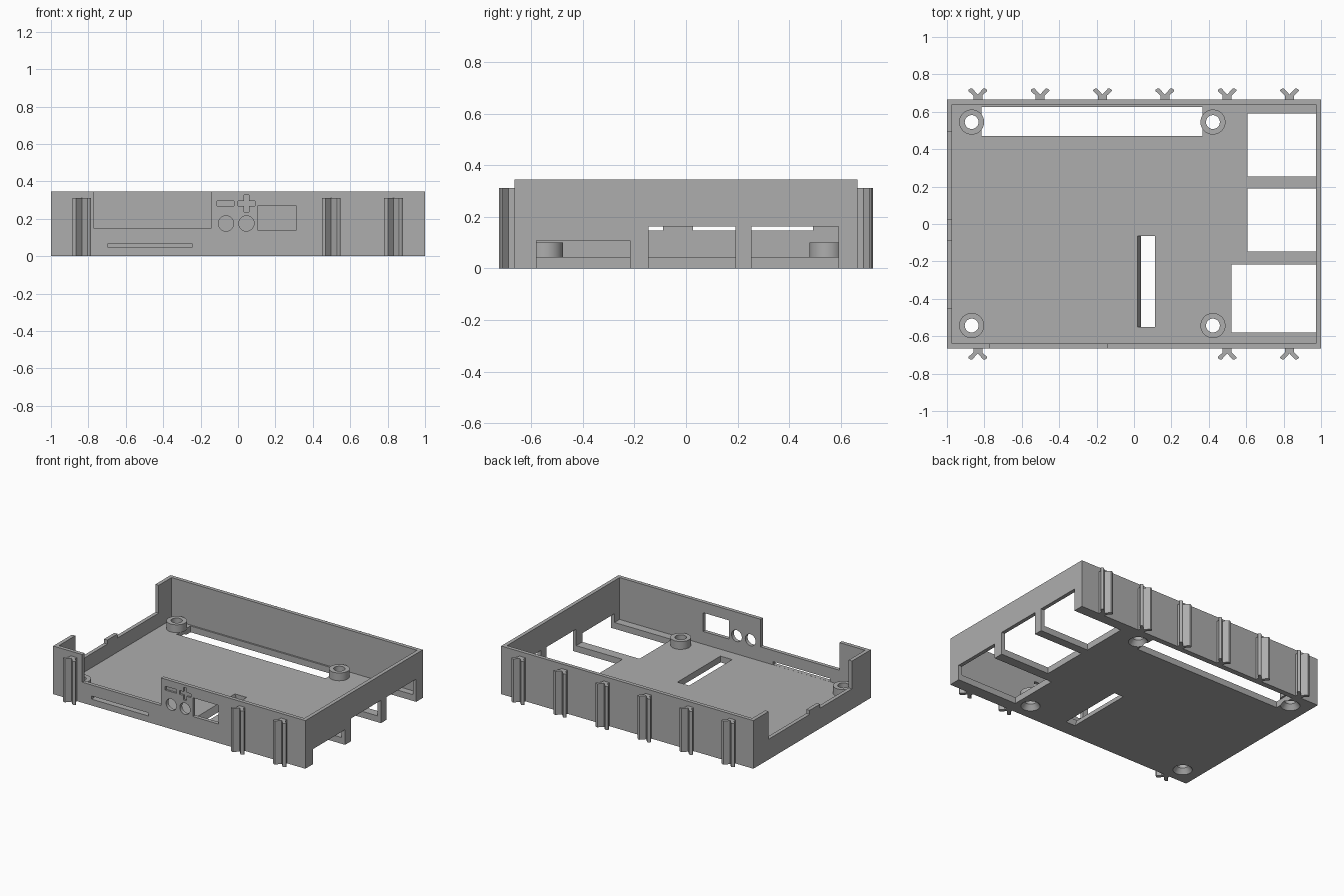
import bpy, bmesh, math
from mathutils import Matrix, Vector

if "Cube" in bpy.data.objects:
    bpy.data.objects.remove(bpy.data.objects["Cube"])

grey = bpy.data.materials.new("grey_plastic")
grey.diffuse_color = (0.42, 0.42, 0.42, 1)
grey.use_nodes = True
grey.node_tree.nodes["Principled BSDF"].inputs["Base Color"].default_value = grey.diffuse_color


def make(name, bm):
    bmesh.ops.recalc_face_normals(bm, faces=bm.faces)
    me = bpy.data.meshes.new(name)
    bm.to_mesh(me)
    bm.free()
    me.materials.append(grey)
    ob = bpy.data.objects.new(name, me)
    bpy.context.collection.objects.link(ob)
    return ob


def box(name, x0, x1, y0, y1, z0, z1):
    bm = bmesh.new()
    size = Matrix.Diagonal((x1 - x0, y1 - y0, z1 - z0, 1))
    mid = Matrix.Translation(((x0 + x1) / 2, (y0 + y1) / 2, (z0 + z1) / 2))
    bmesh.ops.create_cube(bm, size=1, matrix=mid @ size)
    return make(name, bm)


def cone(name, centre, r1, r2, depth, rot=Matrix()):
    bm = bmesh.new()
    bmesh.ops.create_cone(bm, cap_ends=True, segments=40, radius1=r1, radius2=r2,
                          depth=depth, matrix=Matrix.Translation(centre) @ rot)
    return make(name, bm)


def prism(name, pts, offset):
    # Extrude a closed outline along a vector
    bm = bmesh.new()
    f = bm.faces.new([bm.verts.new(p) for p in pts])
    new = bmesh.ops.extrude_face_region(bm, geom=[f])["geom"]
    bmesh.ops.translate(bm, vec=Vector(offset),
                        verts=[v for v in new if isinstance(v, bmesh.types.BMVert)])
    return make(name, bm)


def cut(target, *cutters):
    bpy.context.view_layer.objects.active = target
    for c in cutters:
        m = target.modifiers.new("cut", 'BOOLEAN')
        m.operation, m.solver, m.object = 'DIFFERENCE', 'EXACT', c
        bpy.ops.object.modifier_apply(modifier=m.name)
        bpy.data.objects.remove(c)


def smooth(ob):
    bpy.ops.object.select_all(action='DESELECT')
    ob.select_set(True)
    bpy.context.view_layer.objects.active = ob
    bpy.ops.object.shade_smooth_by_angle(angle=math.radians(30))


W, D, H, T, FLOOR = 1.0, 0.665, 0.345, 0.027, 0.045

# Open tray
tray = box("tray", -W, W, -D, D, 0, H)
cut(tray, box("cavity", -W + T, W - T, -D + T, D - T, FLOOR, 1))

# Port openings through the right wall and floor
for x0, y0, y1, top in ((0.52, -0.58, -0.216, 0.108), (0.607, -0.146, 0.191, 0.163),
                        (0.607, 0.253, 0.59, 0.163)):
    cut(tray, box("port", x0, 1.1, y0, y1, -0.1, top))

# Long floor slot, and short floor slot with one sloping side
cut(tray, box("long_slot", -0.815, 0.365, 0.47, 0.626, -0.1, 0.06))
cut(tray, prism("short_slot", [(0.042, -0.552, -0.01), (0.113, -0.552, -0.01),
                               (0.113, -0.552, 0.05), (0.018, -0.552, 0.05)], (0, 0.488, 0)))

# Left wall notch in two pieces, leaving a small raised tab
cut(tray, box("notch", -1.1, -0.96, -0.453, 0.492, 0.175, 1),
    box("notch_front", -1.1, -0.96, -0.453, -0.09, 0.146, 0.3),
    box("notch_back", -1.1, -0.96, 0.027, 0.492, 0.146, 0.3))

# Front wall notch, card slot, window and round holes
cut(tray, box("front_notch", -0.77, -0.145, -0.8, -0.6, 0.147, 1),
    box("card_slot", -0.695, -0.245, -0.8, -0.6, 0.0455, 0.068),
    box("window", 0.107, 0.31, -0.8, -0.6, 0.136, 0.27))
for x in (-0.064, 0.045):
    cut(tray, cone("round_hole", (x, -0.66, 0.175), 0.041, 0.041, 0.12,
                   Matrix.Rotation(math.pi / 2, 4, 'X')))

# Engraved marks beside the holes
cut(tray, box("bar_mark", -0.112, -0.021, -0.8, -D + 0.013, 0.267, 0.294),
    box("cross_mark_h", 0, 0.091, -0.8, -D + 0.013, 0.267, 0.294),
    box("cross_mark_v", 0.032, 0.059, -0.8, -D + 0.013, 0.235, 0.326))

# Screw bosses with countersunk holes from below
for x in (-0.868, 0.422):
    for y in (-0.543, 0.545):
        cut(tray, cone("screw_hole", (x, y, 0.03), 0.037, 0.037, 0.2),
            cone("countersink", (x, y, 0.015), 0.067, 0.037, 0.04))
        boss = cone("screw_boss", (x, y, 0.0725), 0.067, 0.067, 0.057)
        cut(boss, cone("boss_hole", (x, y, 0.07), 0.037, 0.037, 0.2))
        smooth(boss)
smooth(tray)

# Y-shaped clips along the back and front walls
half = [(0.024, -0.002), (0.024, 0.022), (0.05, 0.046), (0.05, 0.052),
        (0.038, 0.06), (0.03, 0.06)]
outline = half + [(0, 0.027)] + [(-x, y) for x, y in reversed(half)]
clips = [(x / 6 - 0.002, 1) for x in (-5, -3, -1, 1, 3, 5)]
clips += [(x / 6 - 0.002, -1) for x in (-5, 3, 5)]
for cx, side in clips:
    prism("back_clip" if side > 0 else "front_clip",
          [(cx + x, side * (D + y), 0) for x, y in outline], (0, 0, 0.312))
